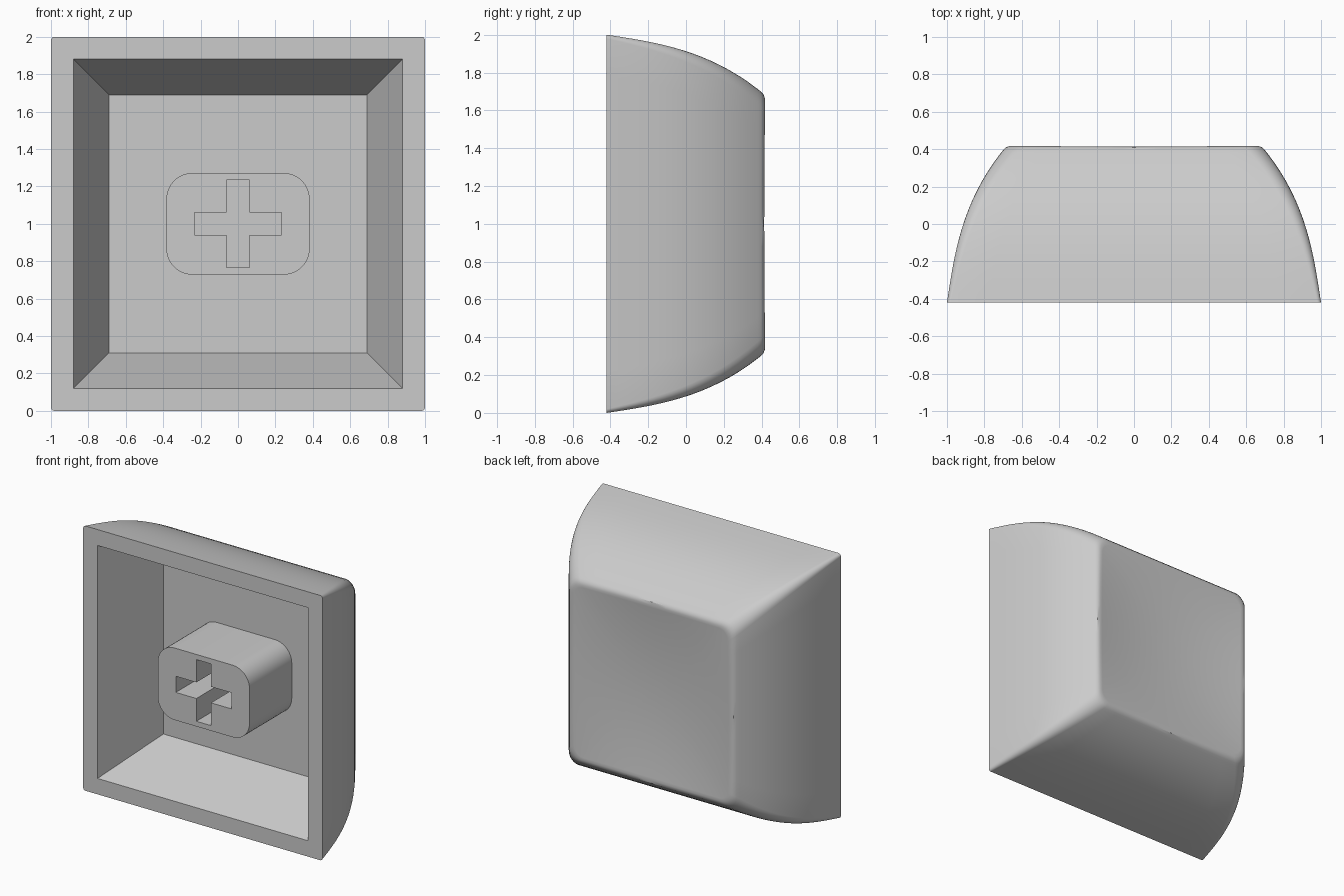
import bpy, bmesh, math

cube = bpy.data.objects.get("Cube")
if cube:
    bpy.data.objects.remove(cube, do_unlink=True)

# One plain grey plastic
GREY = (0.6, 0.6, 0.6, 1.0)
plastic = bpy.data.materials.new("grey plastic")
plastic.use_nodes = True
plastic.diffuse_color = GREY
plastic.node_tree.nodes["Principled BSDF"].inputs["Base Color"].default_value = GREY


def rounded_rect(hx, hz, r, steps=6):
    """Outline of a rounded rectangle, counter-clockwise."""
    pts = []
    for k, (sx, sz) in enumerate([(1, 1), (-1, 1), (-1, -1), (1, -1)]):
        for i in range(steps + 1):
            a = math.pi / 2 * (k + i / steps)
            pts.append((sx * (hx - r) + r * math.cos(a), sz * (hz - r) + r * math.sin(a)))
    return pts


def subdivided(pts, cuts=10):
    """Split the long straight sides so the dish can curve."""
    out = []
    for (ax, az), (bx, bz) in zip(pts, pts[1:] + pts[:1]):
        n = cuts if math.hypot(bx - ax, bz - az) > 0.4 else 1
        out += [(ax + (bx - ax) * i / n, az + (bz - az) * i / n) for i in range(n)]
    return out


def smooth(obj, angle):
    bpy.ops.object.select_all(action="DESELECT")
    obj.select_set(True)
    bpy.context.view_layer.objects.active = obj
    bpy.ops.object.shade_smooth_by_angle(angle=math.radians(angle))


BASE, TOP, FLOOR = -0.42, 0.42, 0.095
CENTRE_Z = 1.0
bm = bmesh.new()


def ring(pts, depth):
    return [bm.verts.new((x, depth(x, z), z + CENTRE_Z)) for x, z in pts]


def bridge(a, b):
    n = len(a)
    for i in range(n):
        bm.faces.new((a[i], a[(i + 1) % n], b[(i + 1) % n], b[i]))


def dish(x, z):
    u, v = x / 0.665, z / 0.665
    return TOP - 0.045 * (1 - 0.87 * u * u) * (1 - 0.87 * v * v)


# Bulging outer walls, lofted from the rim to the shoulder
rings = []
WALL_STEPS = 16
for i in range(WALL_STEPS + 1):
    t = i / WALL_STEPS
    half = 1.0 - 0.12 * t - 0.168 * t ** 3
    y = BASE + 0.80 * t
    rings.append(ring(subdivided(rounded_rect(half, half, 0.02 + 0.07 * t)), lambda x, z, y=y: y))

# Rounded shoulder, then the dished face in shrinking rings
for half, y in [(0.699, 0.396), (0.685, 0.41)]:
    rings.append(ring(subdivided(rounded_rect(half, half, 0.09)), lambda x, z, y=y: y))
face_outline = subdivided(rounded_rect(0.662, 0.662, 0.08))
for s in (1, 0.97, 0.9, 0.8, 0.65, 0.5, 0.35, 0.2, 0.08):
    rings.append(ring([(x * s, z * s) for x, z in face_outline], dish))
for a, b in zip(rings, rings[1:]):
    bridge(a, b)
bm.faces.new(rings[-1])

# Hollow inside: square mouth, tapering walls and flat floor
square = [(1, 1), (-1, 1), (-1, -1), (1, -1)]
mouth = ring([(0.88 * x, 0.88 * z) for x, z in square], lambda x, z: BASE)
floor = ring([(0.69 * x, 0.69 * z) for x, z in square], lambda x, z: FLOOR)
bridge(mouth, floor)
bm.faces.new(floor)

# Flat rim joining outer wall and mouth, one quarter at a time
rim = rings[0]
per = len(rim) // 4
for k in range(4):
    mid = k * per + 3
    nxt = (k + 1) * per + 3
    arc = [rim[j % len(rim)] for j in range(mid, nxt + 1)]
    bm.faces.new(arc + [mouth[(k + 1) % 4], mouth[k]])

bmesh.ops.recalc_face_normals(bm, faces=bm.faces)
mesh = bpy.data.meshes.new("cap_shell")
bm.to_mesh(mesh)
bm.free()
shell = bpy.data.objects.new("cap_shell", mesh)
bpy.context.collection.objects.link(shell)
mesh.materials.append(plastic)
smooth(shell, 35)

# Mounting stem: rounded block with a cross-shaped socket
FRONT = -0.41
arm, w = 0.233, 0.061
quarter = [(arm, w), (w, w), (w, arm)]
cross = []
for k in range(4):
    c, s = round(math.cos(k * math.pi / 2)), round(math.sin(k * math.pi / 2))
    cross += [(c * x - s * z, s * x + c * z) for x, z in quarter]

curve = bpy.data.curves.new("stem", "CURVE")
curve.dimensions = "2D"
curve.fill_mode = "BOTH"
curve.extrude = (FLOOR - FRONT) / 2
for outline in (rounded_rect(0.383, 0.272, 0.14, 10), cross):
    spline = curve.splines.new("POLY")
    spline.points.add(len(outline) - 1)
    for p, (x, z) in zip(spline.points, outline):
        p.co = (x, z, 0, 1)
    spline.use_cyclic_u = True
curve.materials.append(plastic)
stem = bpy.data.objects.new("stem", curve)
stem.rotation_euler.x = math.pi / 2
stem.location = (0, (FRONT + FLOOR) / 2, CENTRE_Z)
bpy.context.collection.objects.link(stem)
bpy.ops.object.select_all(action="DESELECT")
stem.select_set(True)
bpy.context.view_layer.objects.active = stem
bpy.ops.object.convert(target="MESH")
smooth(bpy.context.view_layer.objects.active, 35)
